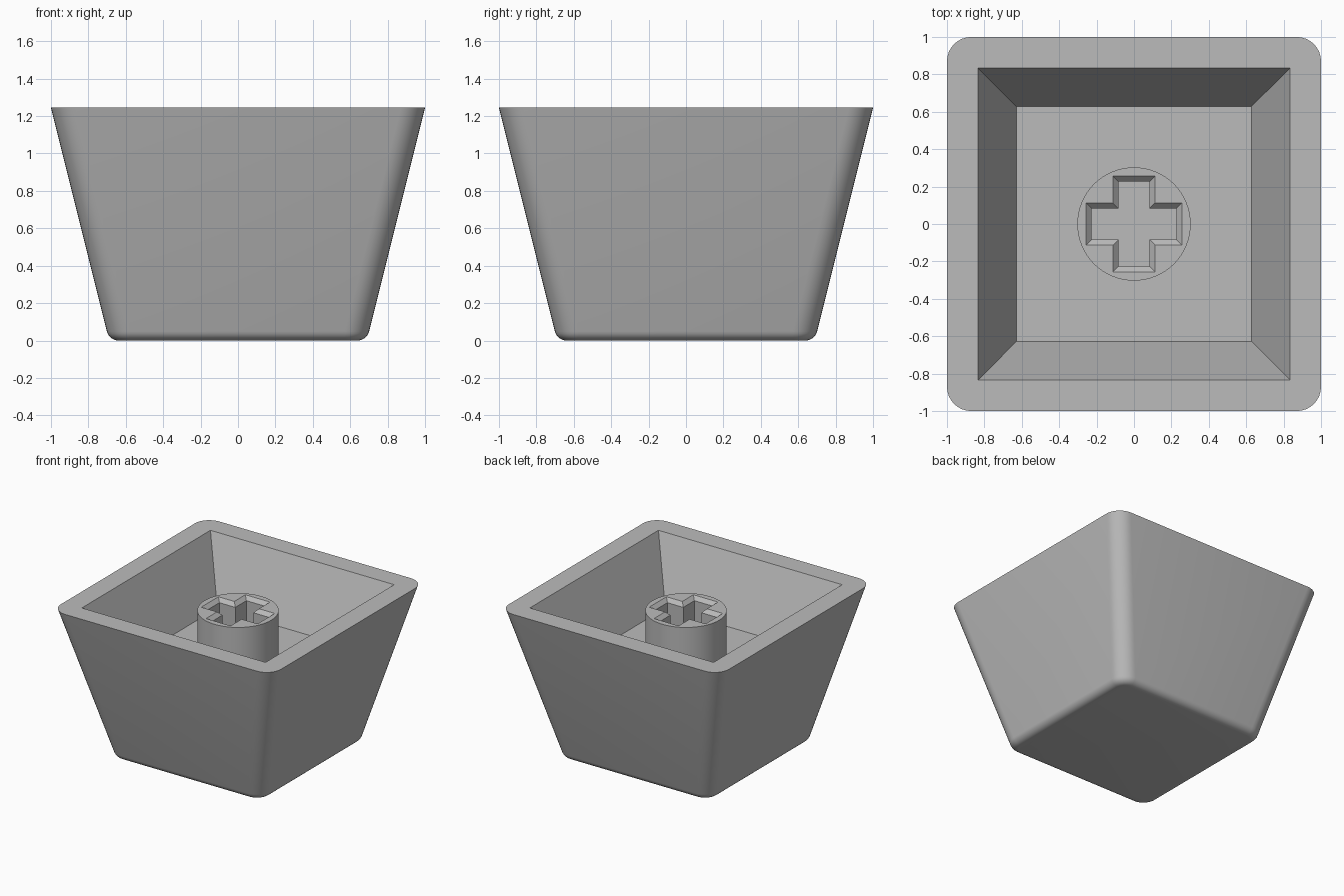
import bpy, bmesh, math

if "Cube" in bpy.data.objects:
    bpy.data.objects.remove(bpy.data.objects["Cube"])

H = 1.245        # overall height
FLOOR = 0.74     # cavity floor height
STEM_TOP = 1.13
SEG = 8          # segments per rounded corner

grey = bpy.data.materials.new("mid grey")
grey.diffuse_color = (0.5, 0.5, 0.5, 1)
grey.use_nodes = True
grey.node_tree.nodes["Principled BSDF"].inputs["Base Color"].default_value = grey.diffuse_color


def ring(bm, pts, z):
    return [bm.verts.new((x, y, z)) for x, y in pts]


def loft(bm, a, b):
    n = len(a)
    for i in range(n):
        j = (i + 1) % n
        bm.faces.new((a[i], a[j], b[j], b[i]))


def rounded_square(half, r):
    pts = []
    for k in range(4):
        mid = math.radians(45 + 90 * k)
        sx, sy = math.copysign(1, math.cos(mid)), math.copysign(1, math.sin(mid))
        for i in range(SEG + 1):
            a = math.radians(90 * k + 90 * i / SEG)
            pts.append((sx * (half - r) + r * math.cos(a), sy * (half - r) + r * math.sin(a)))
    return pts


def square(h):
    return [(h, h), (-h, h), (-h, -h), (h, -h)]


def cross(length, width):
    quarter = [(length, width), (width, width), (width, length)]
    pts = []
    for _ in range(4):
        pts += quarter
        quarter = [(-y, x) for x, y in quarter]
    return pts


def finish(bm, name):
    bmesh.ops.recalc_face_normals(bm, faces=bm.faces)
    mesh = bpy.data.meshes.new(name)
    bm.to_mesh(mesh)
    bm.free()
    mesh.materials.append(grey)
    ob = bpy.data.objects.new(name, mesh)
    bpy.context.collection.objects.link(ob)
    bpy.ops.object.select_all(action='DESELECT')
    ob.select_set(True)
    bpy.context.view_layer.objects.active = ob
    bpy.ops.object.shade_smooth_by_angle(angle=math.radians(30))


# Cap shell: filleted closed end, tapered walls, flat rim, square cavity
bm = bmesh.new()
fillet, base = 0.065, 0.638
rings = []
for i in range(7):
    a = math.radians(-90 + 76 * i / 6)
    out = fillet * math.cos(a)
    rings.append(ring(bm, rounded_square(base + out, 0.065 + out), fillet + fillet * math.sin(a)))
rings.append(ring(bm, rounded_square(1.0, 0.13), H))
bm.faces.new(rings[0])
for a, b in zip(rings, rings[1:]):
    loft(bm, a, b)

rim_out = rings[-1]
rim_in = ring(bm, square(0.835), H)
for k in range(4):
    s = k * (SEG + 1)
    for i in range(SEG):
        bm.faces.new((rim_in[k], rim_out[s + i], rim_out[s + i + 1]))
    nxt = (k + 1) % 4
    bm.faces.new((rim_in[k], rim_out[s + SEG], rim_out[nxt * (SEG + 1)], rim_in[nxt]))
floor = ring(bm, square(0.628), FLOOR)
loft(bm, rim_in, floor)
bm.faces.new(floor)
finish(bm, "cap_shell")

# Round stem with a chamfered cross-shaped socket
bm = bmesh.new()
N = 64
circle = [(0.303 * math.cos(2 * math.pi * i / N), 0.303 * math.sin(2 * math.pi * i / N)) for i in range(N)]
low = ring(bm, circle, FLOOR - 0.01)
top = ring(bm, circle, STEM_TOP)
cross_top = ring(bm, cross(0.256, 0.112), STEM_TOP)
cross_mid = ring(bm, cross(0.227, 0.083), STEM_TOP - 0.03)
cross_low = ring(bm, cross(0.227, 0.083), FLOOR - 0.01)
loft(bm, low, top)
loft(bm, cross_top, cross_mid)
loft(bm, cross_mid, cross_low)
for outer, inner in ((top, cross_top), (low, cross_low)):
    edges = []
    for loop in (outer, inner):
        edges += [bm.edges.get((loop[i - 1], loop[i])) for i in range(len(loop))]
    bmesh.ops.triangle_fill(bm, use_beauty=True, use_dissolve=False, edges=edges)
finish(bm, "stem")
